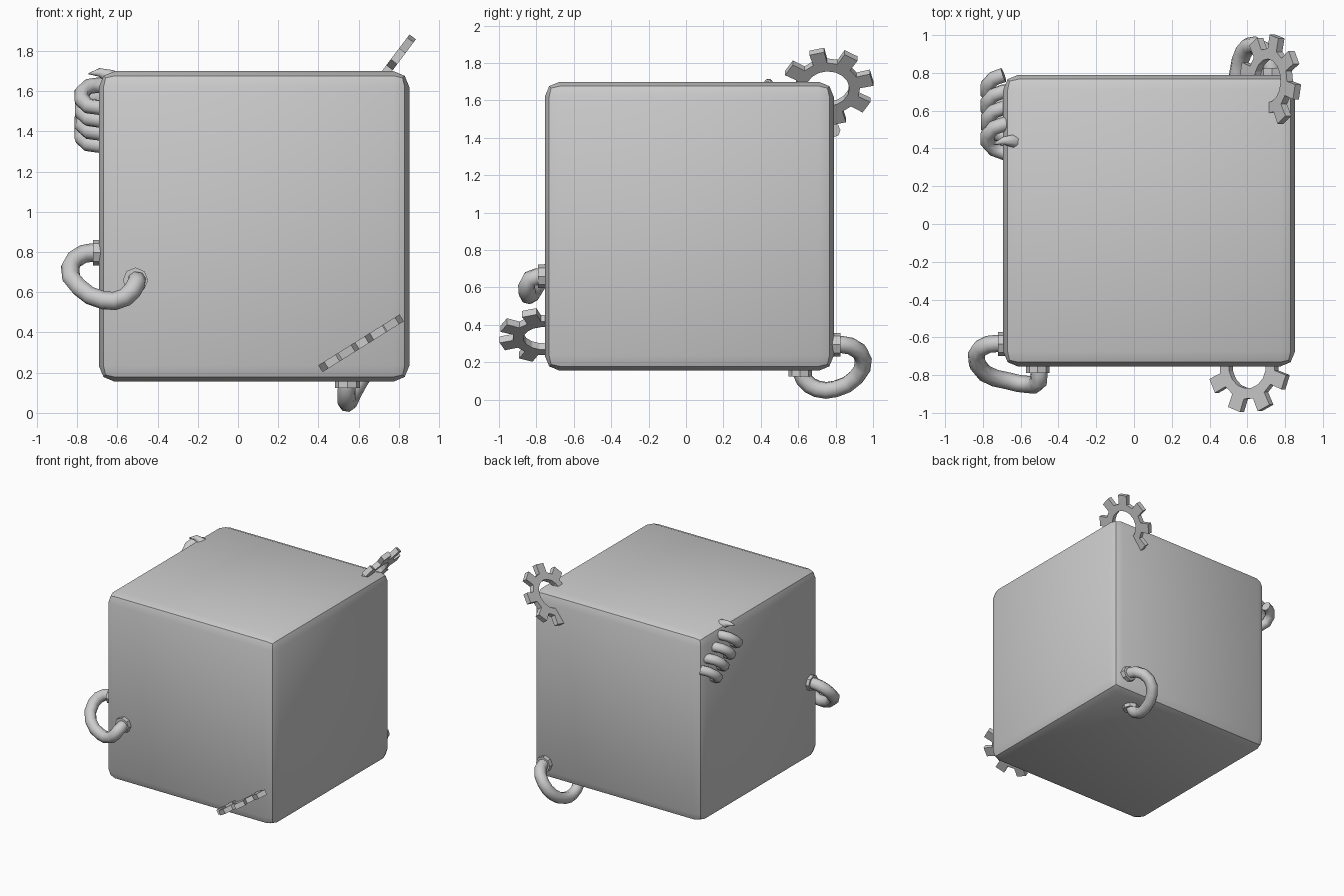
import bpy, bmesh
from math import cos, sin, pi, radians
from mathutils import Vector

if "Cube" in bpy.data.objects:
    bpy.data.objects.remove(bpy.data.objects["Cube"])


def smooth(ob):
    bpy.ops.object.select_all(action='DESELECT')
    ob.select_set(True)
    bpy.context.view_layer.objects.active = ob
    bpy.ops.object.shade_smooth_by_angle(angle=radians(30))


def gear(name, centre, tilt, phase, teeth=8, inner=0.115, root=0.172, tip=0.245, half=0.02):
    """Flat toothed ring lying in the plane of the y axis and a tilted x axis."""
    u = Vector((cos(tilt), 0, sin(tilt)))
    v = Vector((0, 1, 0))
    n = u.cross(v)
    bm = bmesh.new()
    rows = []
    for k in range(teeth):
        for off, r in ((-13, root), (-9.5, tip), (9.5, tip), (13, root)):
            a = radians(phase + 360 * k / teeth + off)
            d = u * cos(a) + v * sin(a)
            rows.append([bm.verts.new(Vector(centre) + d * rad + n * h)
                         for rad, h in ((inner, -half), (r, -half), (r, half), (inner, half))])
    for i, row in enumerate(rows):
        nxt = rows[(i + 1) % len(rows)]
        for j in range(4):
            m = (j + 1) % 4
            bm.faces.new((row[j], row[m], nxt[m], nxt[j]))
    bmesh.ops.recalc_face_normals(bm, faces=bm.faces)
    me = bpy.data.meshes.new(name)
    bm.to_mesh(me)
    bm.free()
    bpy.context.collection.objects.link(bpy.data.objects.new(name, me))


def tube(name, pts, radius, kind='BEZIER', tapers=None):
    cu = bpy.data.curves.new(name, 'CURVE')
    cu.dimensions = '3D'
    cu.bevel_depth = radius
    cu.bevel_resolution = 2
    cu.use_fill_caps = True
    cu.resolution_u = 2
    sp = cu.splines.new(kind)
    if kind == 'BEZIER':
        sp.bezier_points.add(len(pts) - 1)
        for bp, p in zip(sp.bezier_points, pts):
            bp.co = p
            bp.handle_left_type = bp.handle_right_type = 'AUTO'
    else:
        sp.points.add(len(pts) - 1)
        for q, p, t in zip(sp.points, pts, tapers):
            q.co = (*p, 1)
            q.radius = t
    ob = bpy.data.objects.new(name, cu)
    bpy.context.collection.objects.link(ob)
    return ob


def flange(name, loc, rot):
    bpy.ops.mesh.primitive_cylinder_add(vertices=8, radius=0.063, depth=0.07, location=loc, rotation=rot)
    bpy.context.object.name = name
    smooth(bpy.context.object)


# Main block with softened edges
bpy.ops.mesh.primitive_cube_add(size=1.545, location=(0.08, 0.0175, 0.9275))
block = bpy.context.object
block.name = "block"
bev = block.modifiers.new("bevel", 'BEVEL')
bev.width = 0.08
bev.segments = 2
bpy.ops.object.modifier_apply(modifier="bevel")
smooth(block)

# Half-sunk gears
gear("top_gear", (0.722, 0.758, 1.675), radians(53), 31)
gear("front_gear", (0.61, -0.755, 0.345), radians(32), 25)

# Hose around the front left edge
tube("front_hose", [(-0.68, -0.635, 0.797), (-0.77, -0.637, 0.79), (-0.835, -0.69, 0.725),
                    (-0.79, -0.79, 0.625), (-0.67, -0.83, 0.56), (-0.56, -0.85, 0.575),
                    (-0.505, -0.835, 0.645), (-0.51, -0.75, 0.66)], 0.046)
flange("front_hose_side_flange", (-0.685, -0.635, 0.797), (0, pi / 2, 0))
flange("front_hose_front_flange", (-0.51, -0.755, 0.66), (pi / 2, 0, 0))

# Hose around the bottom back edge
tube("back_hose", [(0.73, 0.78, 0.295), (0.715, 0.88, 0.287), (0.64, 0.948, 0.215),
                   (0.58, 0.91, 0.12), (0.55, 0.80, 0.058), (0.54, 0.70, 0.058),
                   (0.54, 0.63, 0.11), (0.545, 0.61, 0.17)], 0.046)
flange("back_hose_back_flange", (0.73, 0.79, 0.295), (pi / 2, 0, 0))
flange("back_hose_bottom_flange", (0.545, 0.61, 0.16), (0, 0, 0))

# Coil half sunk in the left face, tapering to a point
steps = 10
total = 4 * steps + 2
side = Vector((0, 0.6, 0.8)) * 0.09
coil, taper = [], []
for i in range(total):
    t = i / steps
    a = 2 * pi * t
    c = Vector((-0.69, 0.735 - 0.087 * t, 1.37 + 0.063 * t))
    coil.append(c + side * cos(a) + Vector((-0.09, 0, 0)) * sin(a))
    taper.append(min(1.0, 0.08 + 0.5 * (total - 1 - i)))
tube("coil", coil, 0.039, 'POLY', taper)
